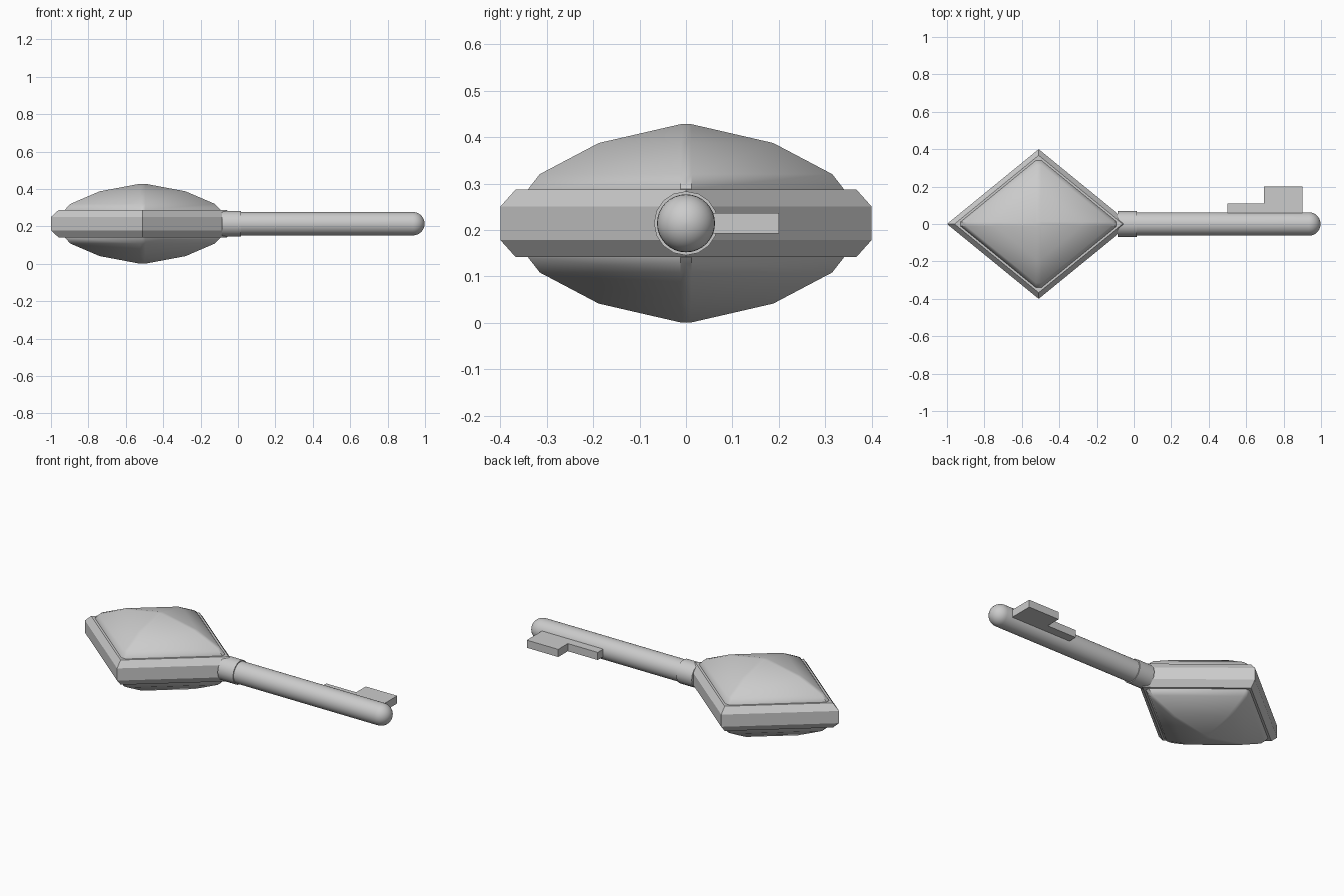
import bpy, bmesh, math

if "Cube" in bpy.data.objects:
    bpy.data.objects.remove(bpy.data.objects["Cube"])

CX, CZ, RATIO = -0.51, 0.2145, 1.225   # head centre, mid height, length / width


def finish(name, bm, angle=None):
    bmesh.ops.recalc_face_normals(bm, faces=bm.faces)
    me = bpy.data.meshes.new(name)
    bm.to_mesh(me)
    bm.free()
    ob = bpy.data.objects.new(name, me)
    bpy.context.collection.objects.link(ob)
    if angle:
        bpy.ops.object.select_all(action='DESELECT')
        ob.select_set(True)
        bpy.context.view_layer.objects.active = ob
        bpy.ops.object.shade_smooth_by_angle(angle=math.radians(angle))
    return ob


def loft(name, rings, angle=None):
    """Skin a list of closed rings and cap both ends."""
    bm = bmesh.new()
    rows = [[bm.verts.new(p) for p in ring] for ring in rings]
    n = len(rows[0])
    for a, b in zip(rows, rows[1:]):
        for i in range(n):
            j = (i + 1) % n
            bm.faces.new((a[i], a[j], b[j], b[i]))
    bm.faces.new(rows[0])
    bm.faces.new(rows[-1])
    return finish(name, bm, angle)


def diamond(a, z, c=0.0):
    """Diamond of half width a; c trims the corners."""
    if c:
        pts = [(a, -c), (a, c), (c, a), (-c, a), (-a, c), (-a, -c), (-c, -a), (c, -a)]
    else:
        pts = [(a, 0), (0, a), (-a, 0), (0, -a)]
    return [(CX + x * RATIO, y, z) for x, y in pts]


def circle(x, r, n):
    return [(x, r * math.cos(2 * math.pi * i / n), CZ + r * math.sin(2 * math.pi * i / n))
            for i in range(n)]


# Head frame: chamfered diamond slab
loft("head_frame", [diamond(a, CZ + h) for a, h in
                    [(0.367, -0.073), (0.4, -0.036), (0.4, 0.036), (0.367, 0.073)]])

# Domed cushions above and below the frame
profile = [(0.34, 0.07, 0.012), (0.34, 0.074, 0.012), (0.315, 0.106, 0.012),
           (0.188, 0.173, 0.011), (0.012, 0.2135, 0.008)]
for side, name in ((1, "upper_dome"), (-1, "lower_dome")):
    loft(name, [diamond(a, CZ + side * h, c) for a, h, c in profile], 35)

# Shaft with a round tip
R = 0.0625
shaft = [circle(-0.08, R, 32)]
for k in range(9):
    t = math.radians(k * 10.9)
    shaft.append(circle(0.935 + R * math.sin(t), max(R * math.cos(t), 0.001), 32))
loft("shaft", shaft, 35)

# Collar where the shaft meets the head
loft("collar", [circle(-0.085, 0.069, 16), circle(0.015, 0.069, 16)], 35)

# Stepped key bit
bit = [(0.5, 0.03), (0.9, 0.03), (0.9, 0.2), (0.695, 0.2), (0.695, 0.11), (0.5, 0.11)]
loft("key_bit", [[(x, y, z) for x, y in bit] for z in (0.192, 0.237)])
